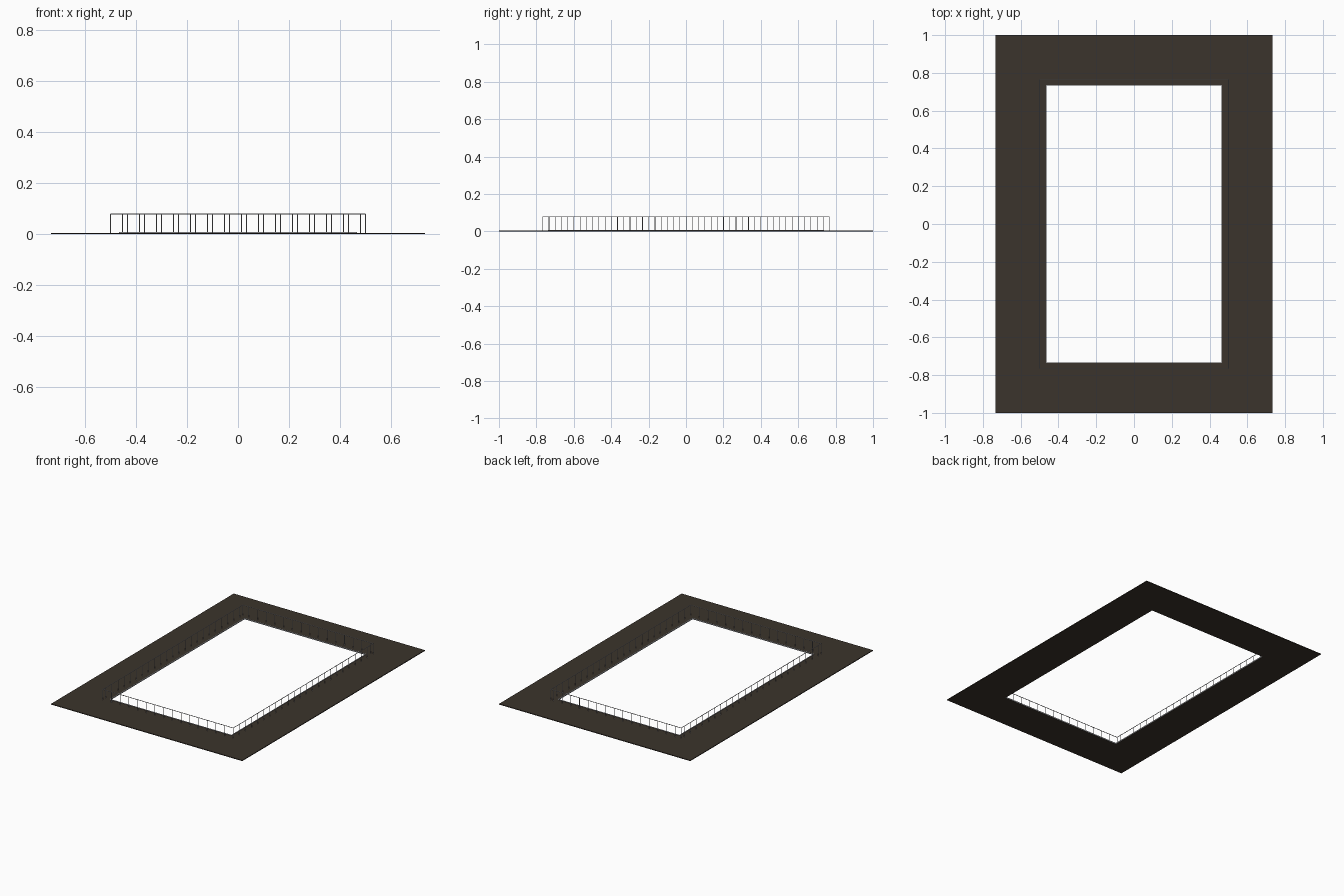
import bpy, bmesh, math
from mathutils import Matrix, Vector

if "Cube" in bpy.data.objects:
    bpy.data.objects.remove(bpy.data.objects["Cube"])

def material(name, rgb):
    m = bpy.data.materials.new(name)
    m.diffuse_color = (*rgb, 1)
    m.use_nodes = True
    m.node_tree.nodes["Principled BSDF"].inputs["Base Color"].default_value = m.diffuse_color
    return m

DECK = material("dark brown deck", (0.044, 0.034, 0.025))
STEEL = material("pale steel", (0.5, 0.5, 0.52))

def finish(bm, name, mat, smooth=False):
    me = bpy.data.meshes.new(name)
    bm.to_mesh(me)
    bm.free()
    me.materials.append(mat)
    for p in me.polygons:
        p.use_smooth = smooth
    ob = bpy.data.objects.new(name, me)
    bpy.context.collection.objects.link(ob)
    return ob

def frame(name, outer, inner, z0, z1, mat):
    """Rectangular ring between two half-size rectangles."""
    bm = bmesh.new()
    corners = [(-1, -1), (1, -1), (1, 1), (-1, 1)]
    rings = [[bm.verts.new((sx * hx, sy * hy, z)) for sx, sy in corners]
             for (hx, hy), z in ((outer, z0), (outer, z1), (inner, z1), (inner, z0))]
    for r in range(4):
        a, b = rings[r], rings[(r + 1) % 4]
        for i in range(4):
            j = (i + 1) % 4
            bm.faces.new((a[i], a[j], b[j], b[i]))
    bmesh.ops.recalc_face_normals(bm, faces=bm.faces)
    return finish(bm, name, mat)

def rod(bm, a, b, r):
    """Open round bar between two points."""
    a, b = Vector(a), Vector(b)
    d = b - a
    m = Matrix.Translation((a + b) / 2) @ d.to_track_quat('Z', 'Y').to_matrix().to_4x4()
    bmesh.ops.create_cone(bm, cap_ends=False, segments=12, radius1=r, radius2=r,
                          depth=d.length, matrix=m)

HX, HY = 0.465, 0.735      # opening half size
RX, RY = 0.5, 0.766        # railing half size
R, TOP, H = 0.002, 0.005, 0.08
STEP = 1 / 15              # post spacing

# Deck plate with opening, and thin trim around the opening
frame("deck", (0.733, 1.0), (HX, HY), 0, TOP, DECK)
frame("opening_trim", (HX + 0.002, HY + 0.002), (HX - 0.002, HY - 0.002), 0.001, 0.008, STEEL)

# Top rail, one bar per side
bm = bmesh.new()
z = H - R
for s in (-1, 1):
    rod(bm, (-RX, s * RY, z), (RX, s * RY, z), R)
    rod(bm, (s * RX, -RY, z), (s * RX, RY, z), R)
finish(bm, "top_rail", STEEL, True)

# Posts: evenly spaced, staggered between opposite sides
bm = bmesh.new()
def post(x, y):
    rod(bm, (x, y, TOP - 0.002), (x, y, z), R * 0.8)
for sx in (-1, 1):
    for sy in (-1, 1):
        post(sx * RX, sy * RY)
for i in range(1, 15):
    post(-RX + i * STEP, -RY)
for i in range(15):
    post(RX - 0.02 - i * STEP, RY)
for i in range(1, 23):
    post(RX, -RY + i * STEP)
    post(-RX, -RY + (i - 0.5) * STEP)
post(-RX, -RY + 22.5 * STEP)
finish(bm, "railing_posts", STEEL, True)
